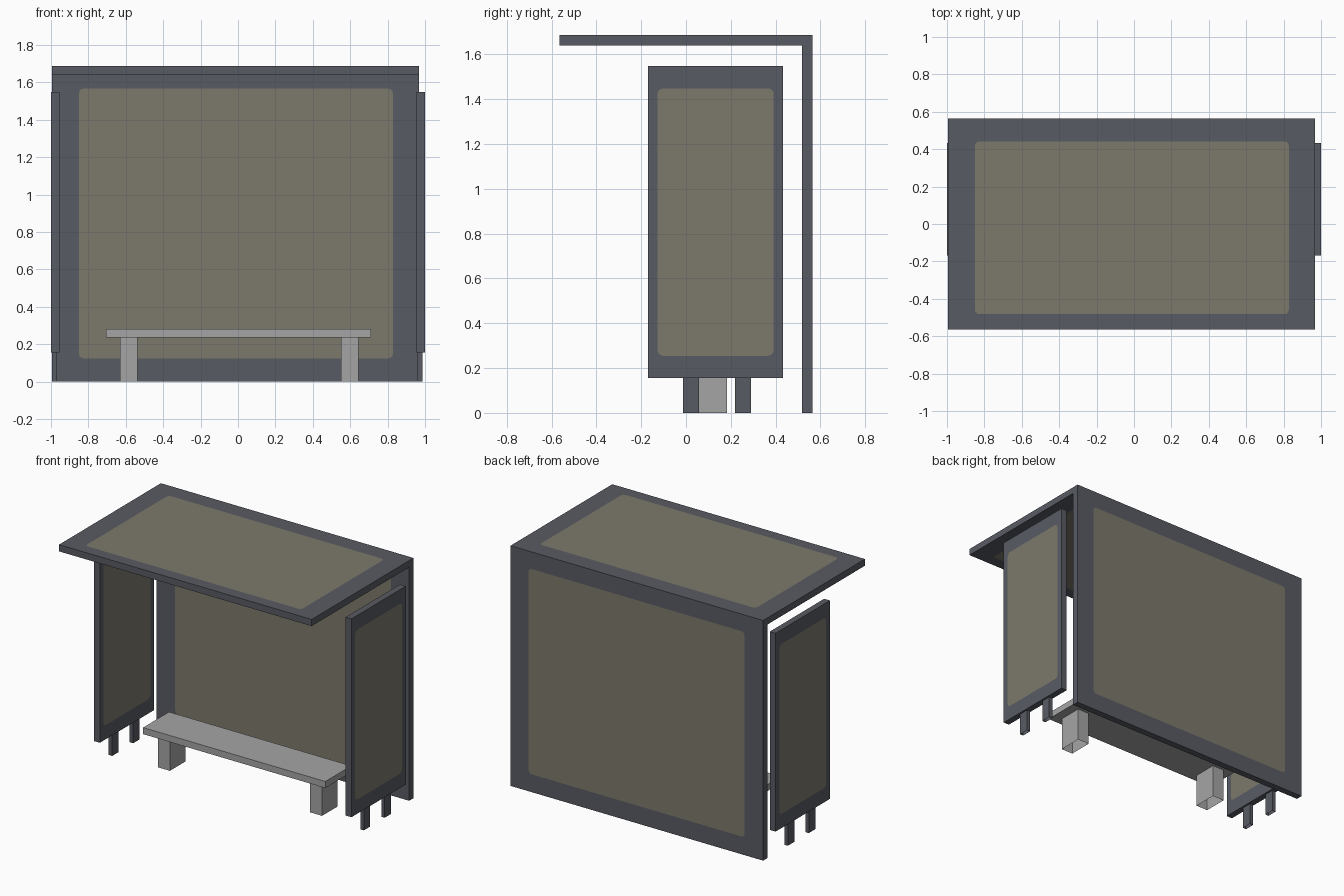
import bpy, bmesh, math

if "Cube" in bpy.data.objects:
    bpy.data.objects.remove(bpy.data.objects["Cube"])


def material(name, rgb):
    m = bpy.data.materials.new(name)
    m.diffuse_color = (*rgb, 1)
    m.use_nodes = True
    m.node_tree.nodes["Principled BSDF"].inputs["Base Color"].default_value = m.diffuse_color
    return m


FRAME = material("dark grey frame", (0.098, 0.105, 0.125))
GLASS = material("tinted glass", (0.202, 0.191, 0.147))
STONE = material("light grey bench", (0.376, 0.376, 0.376))


def finish(bm, name, mats, recalc=True):
    bmesh.ops.remove_doubles(bm, verts=bm.verts, dist=1e-5)
    if recalc:
        bmesh.ops.recalc_face_normals(bm, faces=bm.faces)
    mesh = bpy.data.meshes.new(name)
    bm.to_mesh(mesh)
    bm.free()
    for m in mats:
        mesh.materials.append(m)
    ob = bpy.data.objects.new(name, mesh)
    bpy.context.collection.objects.link(ob)
    return ob


def poly(bm, pts, mat=0):
    f = bm.faces.new([bm.verts.new(p) for p in pts])
    f.material_index = mat


def glazed(bm, at, outer, inner, r=0.025, n=5):
    """Flat face with a rounded glass field; at(a, b) maps 2D to 3D."""
    a0, a1, b0, b1 = outer
    c0, c1, d0, d1 = inner
    corners = [(a0, b0), (a1, b0), (a1, b1), (a0, b1)]
    centres = [(c0 + r, d0 + r), (c1 - r, d0 + r), (c1 - r, d1 - r), (c0 + r, d1 - r)]
    arcs = []
    for i, (x, y) in enumerate(centres):
        angles = [math.pi * (1 + i / 2 + k / n / 2) for k in range(n + 1)]
        arcs.append([(x + r * math.cos(t), y + r * math.sin(t)) for t in angles])
    poly(bm, [at(*p) for arc in arcs for p in arc], 1)
    for i in range(4):
        j = (i + 1) % 4
        poly(bm, [at(*p) for p in (corners[i], corners[j], arcs[j][0], arcs[i][-1])])
        for p, q in zip(arcs[i], arcs[i][1:]):
            poly(bm, [at(*p) for p in (corners[i], q, p)])


def box(name, x0, x1, y0, y1, z0, z1, mat, tube=False):
    """Box; a tube has no top or bottom."""
    bm = bmesh.new()
    ring = [(x0, y0), (x1, y0), (x1, y1), (x0, y1)]
    for i in range(4):
        p, q = ring[i], ring[(i + 1) % 4]
        poly(bm, [(*p, z0), (*q, z0), (*q, z1), (*p, z1)])
    if not tube:
        poly(bm, [(*p, z1) for p in ring])
        poly(bm, [(*p, z0) for p in reversed(ring)])
    return finish(bm, name, [mat], recalc=not tube)


# Back wall and roof: one L-shaped shell with glass on both sides
X0, X1, YF, YI, YB, ZI, ZT = -0.995, 0.968, -0.565, 0.517, 0.565, 1.64, 1.687
bm = bmesh.new()
wall_glass = (-0.85, 0.828, 0.125, 1.567)
roof_glass = (-0.85, 0.828, -0.482, 0.442)
glazed(bm, lambda a, b: (a, YI, b), (X0, X1, 0, ZI), wall_glass)
glazed(bm, lambda a, b: (a, YB, b), (X0, X1, 0, ZT), wall_glass)
glazed(bm, lambda a, b: (a, b, ZI), (X0, X1, YF, YI), roof_glass)
glazed(bm, lambda a, b: (a, b, ZT), (X0, X1, YF, YB), roof_glass)
profile = [(YI, 0), (YB, 0), (YB, ZT), (YF, ZT), (YF, ZI), (YI, ZI)]
for x in (X0, X1):
    poly(bm, [(x, *p) for p in profile])
poly(bm, [(X0, YI, 0), (X1, YI, 0), (X1, YB, 0), (X0, YB, 0)])
poly(bm, [(X0, YF, ZI), (X1, YF, ZI), (X1, YF, ZT), (X0, YF, ZT)])
finish(bm, "back_wall_and_roof", [FRAME, GLASS])

# Side panels, each standing on two short hollow feet
for side, x in (("left", -1.0), ("right", 0.955)):
    y0, y1, z0, z1, w = -0.169, 0.434, 0.155, 1.548, 0.045
    bm = bmesh.new()
    for px in (x, x + w):
        glazed(bm, lambda a, b: (px, a, b), (y0, y1, z0, z1),
               (-0.127, 0.391, 0.255, 1.448))
    ring = [(y0, z0), (y1, z0), (y1, z1), (y0, z1)]
    for i in range(4):
        p, q = ring[i], ring[(i + 1) % 4]
        poly(bm, [(x, *p), (x, *q), (x + w, *q), (x + w, *p)])
    finish(bm, side + "_panel", [FRAME, GLASS])
    for part, y in (("front", -0.014), ("back", 0.219)):
        box(f"{side}_panel_{part}_foot", x + 0.005, x + 0.032,
            y, y + 0.072, 0, z0, FRAME, tube=True)

# Bench: slab seat on two hollow legs
box("bench_seat", -0.706, 0.71, -0.045, 0.243, 0.235, 0.281, STONE)
for side, x in (("left", -0.63), ("right", 0.552)):
    box(side + "_bench_leg", x, x + 0.092, 0.013, 0.184, 0, 0.235, STONE, tube=True)
